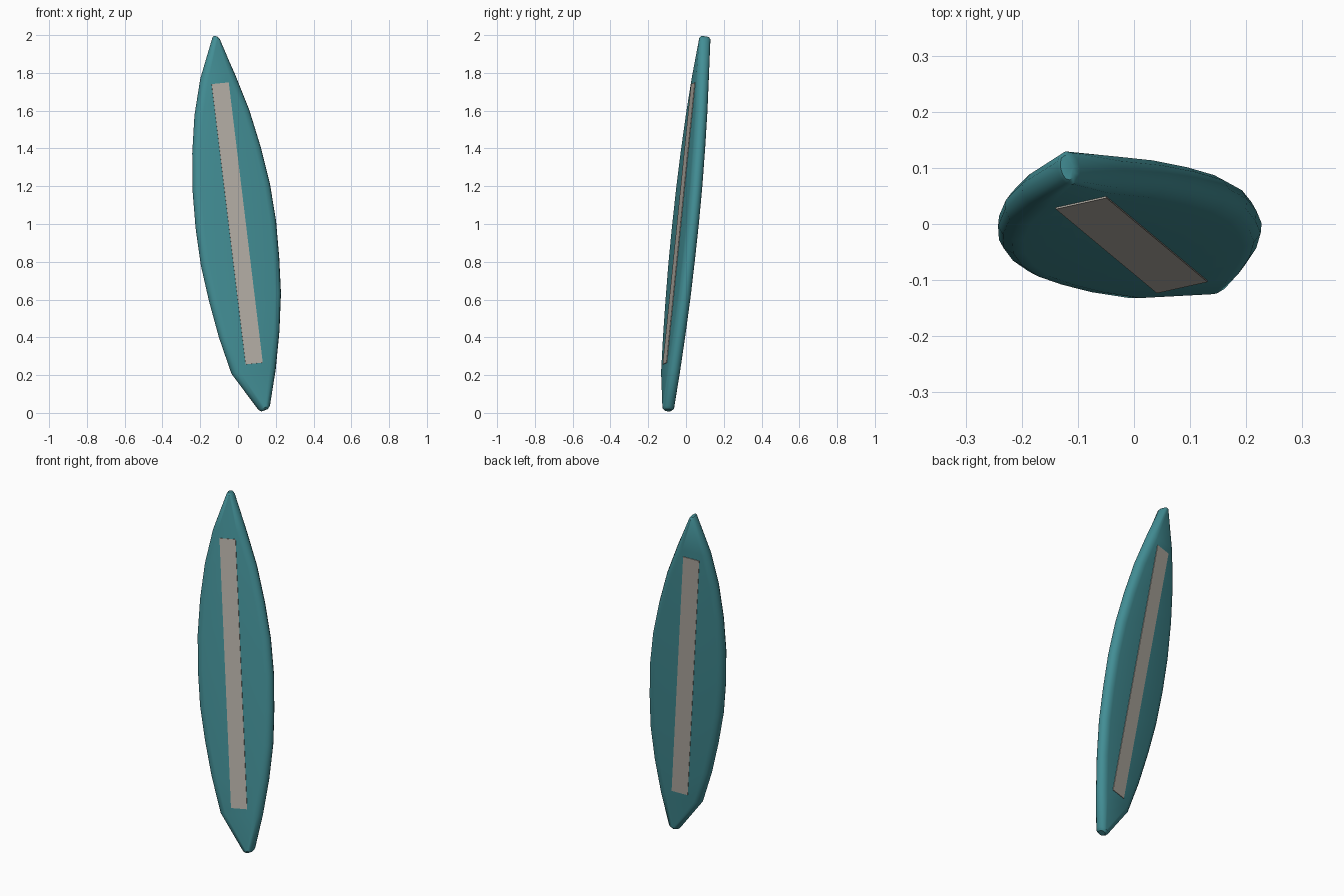
import bpy, bmesh, math
from mathutils import Matrix, Vector

if "Cube" in bpy.data.objects:
    bpy.data.objects.remove(bpy.data.objects["Cube"])

# leaning frame: u across, v through the thickness, w along the board
U = Vector((0.971, 0.216, 0.096)).normalized()
W = Vector((-0.12, 0.0998, 0.988))
W = (W - U * W.dot(U)).normalized()
V = W.cross(U)
FRAME = Matrix((U, V, W)).transposed().to_4x4()
FRAME.translation = (0, 0, 1)


def material(name, rgb):
    m = bpy.data.materials.new(name)
    m.diffuse_color = (*rgb, 1)
    m.use_nodes = True
    m.node_tree.nodes["Principled BSDF"].inputs["Base Color"].default_value = m.diffuse_color
    return m


def finish(name, bm, mat):
    bmesh.ops.recalc_face_normals(bm, faces=bm.faces)
    bm.transform(FRAME)
    me = bpy.data.meshes.new(name)
    bm.to_mesh(me)
    bm.free()
    ob = bpy.data.objects.new(name, me)
    bpy.context.collection.objects.link(ob)
    me.materials.append(mat)
    return ob


teal = material("teal", (0.055, 0.27, 0.30))
sand = material("sand", (0.46, 0.43, 0.38))

# board outline: position along, left edge, right edge, half thickness, end slant
stations = [
    (-1.000, 0.004, 0.040, 0.020, 0.25), (-0.988, -0.011, 0.053, 0.031, 0.25),
    (-0.79, -0.133, 0.108, 0.034, 0), (-0.59, -0.177, 0.153, 0.034, 0),
    (-0.39, -0.207, 0.186, 0.034, 0), (-0.20, -0.227, 0.200, 0.034, 0),
    (0, -0.231, 0.207, 0.034, 0), (0.20, -0.223, 0.198, 0.034, 0),
    (0.40, -0.200, 0.172, 0.034, 0), (0.60, -0.163, 0.135, 0.034, 0),
    (0.79, -0.108, 0.083, 0.034, 0), (0.993, -0.016, 0.022, 0.030, -0.4),
    (1.003, -0.010, 0.012, 0.022, -0.4),
]
SEG = 6

# board: flat faces with a rounded rim
bm = bmesh.new()
rings = []
for w, left, right, h, slant in stations:
    mid = (left + right) / 2
    r = min(0.04, (right - left) / 2 * 0.9)
    ring = []
    for side, edge in ((1, right), (-1, left)):
        for i in range(SEG + 1):
            a = side * (-math.pi / 2 + math.pi * i / SEG)
            if side < 0:
                u = edge + r - r * math.cos(a)
            else:
                u = edge - r + r * math.cos(a)
            ring.append(bm.verts.new((u, h * math.sin(a), w + slant * (u - mid))))
    rings.append(ring)
n = len(rings[0])
for a, b in zip(rings, rings[1:]):
    for i in range(n):
        j = (i + 1) % n
        bm.faces.new((a[i], a[j], b[j], b[i]))
bm.faces.new(rings[0])
bm.faces.new(rings[-1])
board = finish("board", bm, teal)
bpy.context.view_layer.objects.active = board
board.select_set(True)
bpy.ops.object.shade_smooth_by_angle(angle=math.radians(35))

# flat stripe on each face
for name, side in (("front_stripe", -1), ("back_stripe", 1)):
    bm = bmesh.new()
    bmesh.ops.create_cube(bm, size=1, matrix=Matrix.Translation((-0.012, side * 0.034, 0))
                          @ Matrix.Diagonal((0.093, 0.006, 1.502, 1)))
    finish(name, bm, sand)
